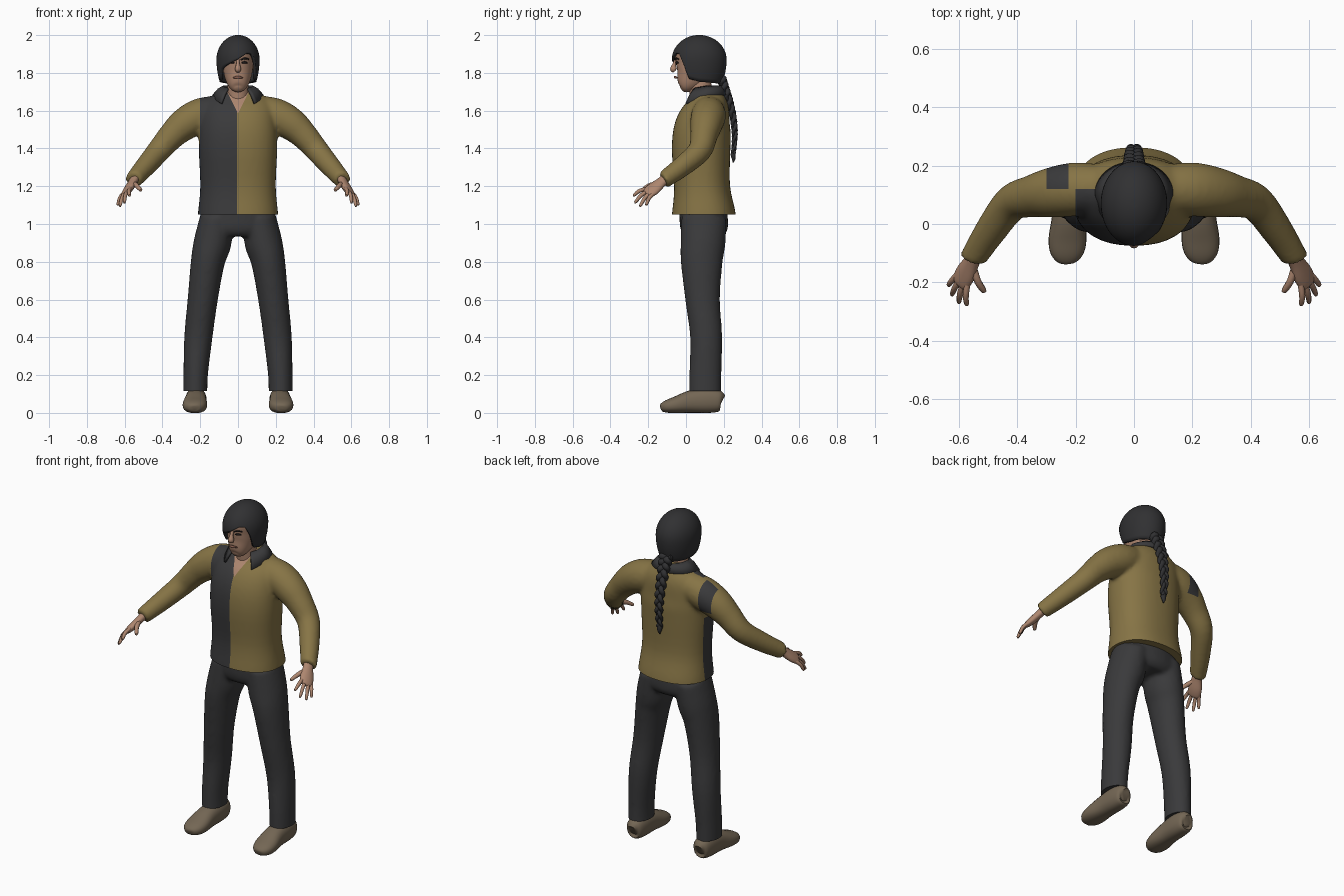
import bpy, bmesh, math
from mathutils import Vector

if "Cube" in bpy.data.objects:
    bpy.data.objects.remove(bpy.data.objects["Cube"])


def material(name, rgb):
    m = bpy.data.materials.new(name)
    m.diffuse_color = (*rgb, 1)
    m.use_nodes = True
    m.node_tree.nodes["Principled BSDF"].inputs["Base Color"].default_value = m.diffuse_color
    return m


OLIVE = material("olive cloth", (0.24, 0.175, 0.06))
DARK = material("charcoal cloth", (0.042, 0.042, 0.044))
SKIN = material("skin", (0.42, 0.24, 0.16))
HAIR = material("black hair", (0.03, 0.03, 0.032))
SHOE = material("brown suede", (0.175, 0.135, 0.09))
LIPS = material("lips", (0.28, 0.13, 0.09))
EYES = material("dark eyes", (0.015, 0.012, 0.012))


def smooth_path(keys, k):
    """Catmull-Rom interpolation of key tuples."""
    out = []
    for i in range(len(keys) - 1):
        a, b = keys[max(i - 1, 0)], keys[i]
        c, d = keys[i + 1], keys[min(i + 2, len(keys) - 1)]
        for j in range(k):
            t = j / k
            out.append([0.5 * (2 * q + (r - p) * t + (2 * p - 5 * q + 4 * r - s) * t * t
                               + (3 * q - p - 3 * r + s) * t ** 3)
                        for p, q, r, s in zip(a, b, c, d)])
    return out + [list(keys[-1])]


def tube(bm, keys, side=(1, 0, 0), n=24, k=4, power=1.0, mirror=1, floor=None):
    """Sweep an ellipse along keys of (x, y, z, radius along side, other radius)."""
    path = smooth_path(keys, k)
    pts = [Vector((p[0] * mirror, p[1], p[2])) for p in path]
    side = Vector((side[0] * mirror, side[1], side[2]))
    rings = []
    for i, p in enumerate(pts):
        t = (pts[min(i + 1, len(pts) - 1)] - pts[max(i - 1, 0)]).normalized()
        u = (side - t * side.dot(t)).normalized()
        v = t.cross(u)
        ring = []
        for j in range(n):
            c, s = math.cos(math.tau * j / n), math.sin(math.tau * j / n)
            c, s = [math.copysign(abs(w) ** power, w) for w in (c, s)]
            co = p + u * c * path[i][3] + v * s * path[i][4]
            if floor is not None:
                co.z = max(co.z, floor)
            ring.append(bm.verts.new(co))
        rings.append(ring)
    faces = [bm.faces.new(rings[0]), bm.faces.new(rings[-1][::-1])]
    for a, b in zip(rings, rings[1:]):
        for j in range(n):
            faces.append(bm.faces.new((a[j - 1], b[j - 1], b[j], a[j])))
    bmesh.ops.recalc_face_normals(bm, faces=faces)


def sheet(bm, rows, closed=False):
    """Grid of faces through rows of points."""
    vs = [[bm.verts.new(p) for p in r] for r in rows]
    for a, b in zip(vs, vs[1:]):
        for j in range(0 if closed else 1, len(a)):
            bm.faces.new((a[j - 1], a[j], b[j], b[j - 1]))


def finish(name, bm, *mats):
    me = bpy.data.meshes.new(name)
    bm.to_mesh(me)
    bm.free()
    for m in mats:
        me.materials.append(m)
    ob = bpy.data.objects.new(name, me)
    bpy.context.collection.objects.link(ob)
    return ob


def fuse(name, bm, hem, cuts, *mats):
    """Merge overlapping shells, trim at the hem height and cut colour seams."""
    ob = finish(name, bm)
    r = ob.modifiers.new("merge", 'REMESH')
    r.mode, r.voxel_size = 'VOXEL', 0.011
    s = ob.modifiers.new("relax", 'SMOOTH')
    s.factor, s.iterations = 0.5, 8
    bpy.context.view_layer.update()
    me = bpy.data.meshes.new_from_object(ob.evaluated_get(bpy.context.evaluated_depsgraph_get()))
    bpy.data.objects.remove(ob)
    bm = bmesh.new()
    bm.from_mesh(me)
    for i, (co, no) in enumerate([((0, 0, hem), (0, 0, 1))] + cuts):
        bmesh.ops.bisect_plane(bm, geom=bm.verts[:] + bm.edges[:] + bm.faces[:], dist=1e-4,
                               plane_co=co, plane_no=no, clear_inner=(i == 0))
        if i == 0:
            bmesh.ops.holes_fill(bm, edges=[e for e in bm.edges if e.is_boundary], sides=0)
    return finish(name, bm, *mats)


# shirt: torso and sleeves in one skin
bm = bmesh.new()
tube(bm, [(0, .095, 1.0, .215, .172), (0, .093, 1.06, .212, .168), (0, .085, 1.2, .2, .148),
          (0, .08, 1.4, .208, .155), (0, .09, 1.52, .205, .148), (0, .115, 1.62, .19, .115),
          (0, .12, 1.68, .135, .085), (0, .12, 1.715, .07, .065)], n=40, power=.88)
for m in (1, -1):
    tube(bm, [(.06, .12, 1.61, .075, .075), (.19, .12, 1.577, .092, .092), (.28, .108, 1.53, .087, .087),
              (.35, .095, 1.468, .073, .073), (.42, .072, 1.387, .063, .063),
              (.49, -.02, 1.305, .055, .055), (.545, -.105, 1.242, .047, .047),
              (.553, -.12, 1.232, .046, .046)], side=(0, 1, 0), mirror=m)
shirt = fuse("shirt", bm, 1.05,
             [((-.005, 0, 0), (1, 0, 0)), ((-.2, 0, 0), (1, 0, 0)), ((-.225, 0, 0), (1, 0, 0)),
              ((-.3, 0, 0), (1, 0, 0)), ((0, .12, 0), (0, 1, 0)), ((0, 0, 1.5), (0, 0, 1)),
              ((0, 0, 1.585), (1, 0, -.5)), ((0, 0, 1.585), (-1, 0, -.5))], OLIVE, DARK, SKIN)
for f in shirt.data.polygons:
    x, y, z = f.center
    front = x < -.005 and y < .12 and (x > -.2 or (z < 1.42 and x > -.25))
    patch = -.3 < x < -.225 and y > .12 and z > 1.5
    neckline = y < .1 and abs(x) < (z - 1.585) * .5
    f.material_index = 2 if neckline else 1 if front or patch else 0

# trousers
bm = bmesh.new()
tube(bm, [(0, .09, 1.1, .185, .125), (0, .095, 1.0, .208, .128), (0, .095, .96, .195, .12),
          (0, .095, .935, .15, .1)], n=36)
for m in (1, -1):
    tube(bm, [(.112, .095, 1.03, .09, .12), (.135, .09, .9, .1, .119), (.16, .083, .8, .09, .111),
              (.187, .088, .6, .08, .092), (.21, .107, .4, .075, .085),
              (.224, .102, .2, .065, .085), (.226, .101, .07, .064, .086)], mirror=m)
fuse("trousers", bm, .115, [], DARK)

# shoes
bm = bmesh.new()
for m in (1, -1):
    tube(bm, [(.222, .19, .06, .02, .03), (.222, .18, .062, .045, .055), (.222, .12, .066, .055, .066),
              (.224, .03, .06, .057, .06), (.228, -.05, .043, .065, .045), (.231, -.1, .034, .057, .034),
              (.232, -.128, .028, .035, .022), (.232, -.135, .026, .012, .01)],
         power=.85, mirror=m, floor=0)
finish("shoes", bm, SHOE)

# hands: palm, four fingers, thumb
bm = bmesh.new()
across = Vector((-.6, -.65, .46))
knuckle = Vector((.595, -.2, 1.165))
tips = [(.028, (.575, -.28, 1.15)), (.010, (.602, -.272, 1.112)),
        (-.009, (.626, -.245, 1.093)), (-.027, (.638, -.212, 1.1))]
for m in (1, -1):
    tube(bm, [(.54, -.095, 1.25, .03, .024), (.557, -.13, 1.222, .03, .022),
              (.578, -.17, 1.188, .04, .021), (.595, -.2, 1.165, .037, .016),
              (.6, -.21, 1.158, .025, .008)], side=across, n=16, mirror=m)
    digits = [(knuckle + across * o - Vector((.006, -.012, -.01)), Vector(t), .0105) for o, t in tips]
    digits.append((Vector((.552, -.15, 1.215)), Vector((.513, -.235, 1.178)), .013))
    for a, b, r in digits:
        mid = a.lerp(b, .5) + Vector((.004, -.004, .006))
        end = a.lerp(b, .93)
        tube(bm, [(*a, r, r), (*mid, r, r), (*end, r * .75, r * .75), (*b, r * .25, r * .25)],
             side=across, n=8, k=3, mirror=m)
finish("hands", bm, SKIN)

# head, neck, nose, ears
bm = bmesh.new()
tube(bm, [(0, -.025, 1.714, .015, .012), (0, -.015, 1.722, .038, .035), (0, .003, 1.745, .056, .06),
          (0, .03, 1.785, .072, .09), (0, .05, 1.83, .08, .11), (0, .062, 1.88, .085, .124),
          (0, .065, 1.93, .08, .115), (0, .065, 1.97, .045, .07)], n=32)
tube(bm, [(0, .09, 1.6, .062, .06), (0, .08, 1.68, .058, .06), (0, .07, 1.78, .055, .06)])
tube(bm, [(0, -.052, 1.872, .007, .008), (0, -.062, 1.845, .01, .01),
          (0, -.066, 1.82, .017, .018), (0, -.06, 1.808, .012, .01)], n=12)
for m in (1, -1):
    tube(bm, [(.084, .055, 1.87, .006, .01), (.088, .05, 1.85, .009, .018),
              (.084, .045, 1.815, .005, .008)], n=10, mirror=m)
finish("head", bm, SKIN)

# eyes, brows and mouth as thin shapes on the face
bm = bmesh.new()
for m in (1, -1):
    tube(bm, [(.019, -.054, 1.853, .003, .002), (.034, -.050, 1.856, .006, .004),
              (.05, -.040, 1.854, .003, .002)], side=(0, 0, 1), n=10, mirror=m)
    tube(bm, [(.014, -.058, 1.869, .003, .002), (.036, -.053, 1.877, .005, .004),
              (.057, -.038, 1.872, .003, .002)], side=(0, 0, 1), n=10, mirror=m)
finish("eyes_and_brows", bm, EYES)
bm = bmesh.new()
tube(bm, [(-.028, -.044, 1.774, .002, .002), (0, -.058, 1.777, .008, .006),
          (.028, -.044, 1.774, .002, .002)], side=(0, 0, 1), n=10)
finish("mouth", bm, LIPS)

# hair cap with a swept fringe: lower edge height depends on the angle from the front
EDGE = [(-180, 1.74), (-90, 1.755), (-65, 1.768), (-52, 1.82), (-40, 1.835), (0, 1.872),
        (25, 1.902), (42, 1.9), (54, 1.85), (65, 1.77), (90, 1.755), (180, 1.74)]


def hair_edge(deg):
    for (a, za), (b, zb) in zip(EDGE, EDGE[1:]):
        if a <= deg <= b:
            return za + (zb - za) * (deg - a) / (b - a)


rows = []
for i in range(19):
    row = []
    for j in range(72):
        deg = -180 + j * 5
        a = math.radians(deg)
        z = 1.993 - (1.993 - hair_edge(deg)) * (1 - math.cos((i + .3) / 18.3 * math.pi / 2))
        h = (z - 1.87) / .1235
        r = math.sqrt(max(0, 1 - h * h)) if h > 0 else 1 - .18 * h * h
        row.append((.107 * r * math.sin(a), .07 - .138 * r * math.cos(a), z))
    rows.append(row)
bm = bmesh.new()
sheet(bm, rows, closed=True)
bmesh.ops.holes_fill(bm, edges=[e for e in bm.edges if e.is_boundary
                                and all(v.co.z > 1.985 for v in e.verts)], sides=0)
bmesh.ops.recalc_face_normals(bm, faces=bm.faces[:])
hair = finish("hair", bm, HAIR)
s = hair.modifiers.new("thickness", 'SOLIDIFY')
s.thickness, s.offset = .014, 0

# three-strand braid with a tied tip
bm = bmesh.new()
SPINE = smooth_path([(.185, 1.775), (.205, 1.72), (.232, 1.64), (.252, 1.55), (.258, 1.46), (.25, 1.37)], 20)
for strand in range(3):
    keys = []
    for i, (y, z) in enumerate(SPINE):
        f = i / (len(SPINE) - 1)
        w = 1 - .55 * f
        p = f * math.tau * 3.2 + strand * math.tau / 3
        keys.append((.024 * w * math.sin(p), y + .012 * w * math.sin(2 * p), z, .021 * w, .017 * w))
    tube(bm, keys, n=10, k=1)
tube(bm, [(0, .25, 1.385, .012, .012), (0, .25, 1.365, .016, .014), (0, .252, 1.345, .012, .01),
          (0, .25, 1.325, .003, .003)], n=10)
finish("braid", bm, HAIR)

# shirt collar, open at the front with pointed flaps
rows = [[], [], []]
for i in range(37):
    deg = -138 + i * 276 / 36
    a = math.radians(deg)
    f = max(0, (abs(deg) - 85) / 53)
    top = Vector((.075 * math.sin(a), .105 + .08 * math.cos(a), 1.728 - .012 * f))
    low = Vector((.13 * math.sin(a), .105 + (.105 + .035 * f) * math.cos(a), 1.682 - .045 * f))
    for row, p in zip(rows, (top, top.lerp(low, .5) + Vector((0, 0, .008)), low)):
        row.append(p)
bm = bmesh.new()
sheet(bm, rows)
collar = finish("collar", bm, DARK)
s = collar.modifiers.new("thickness", 'SOLIDIFY')
s.thickness, s.offset = .012, 0

# soft shading with crisp edges kept
for ob in bpy.context.scene.objects:
    ob.select_set(True)
    bpy.context.view_layer.objects.active = ob
bpy.ops.object.shade_smooth_by_angle(angle=math.radians(50))
